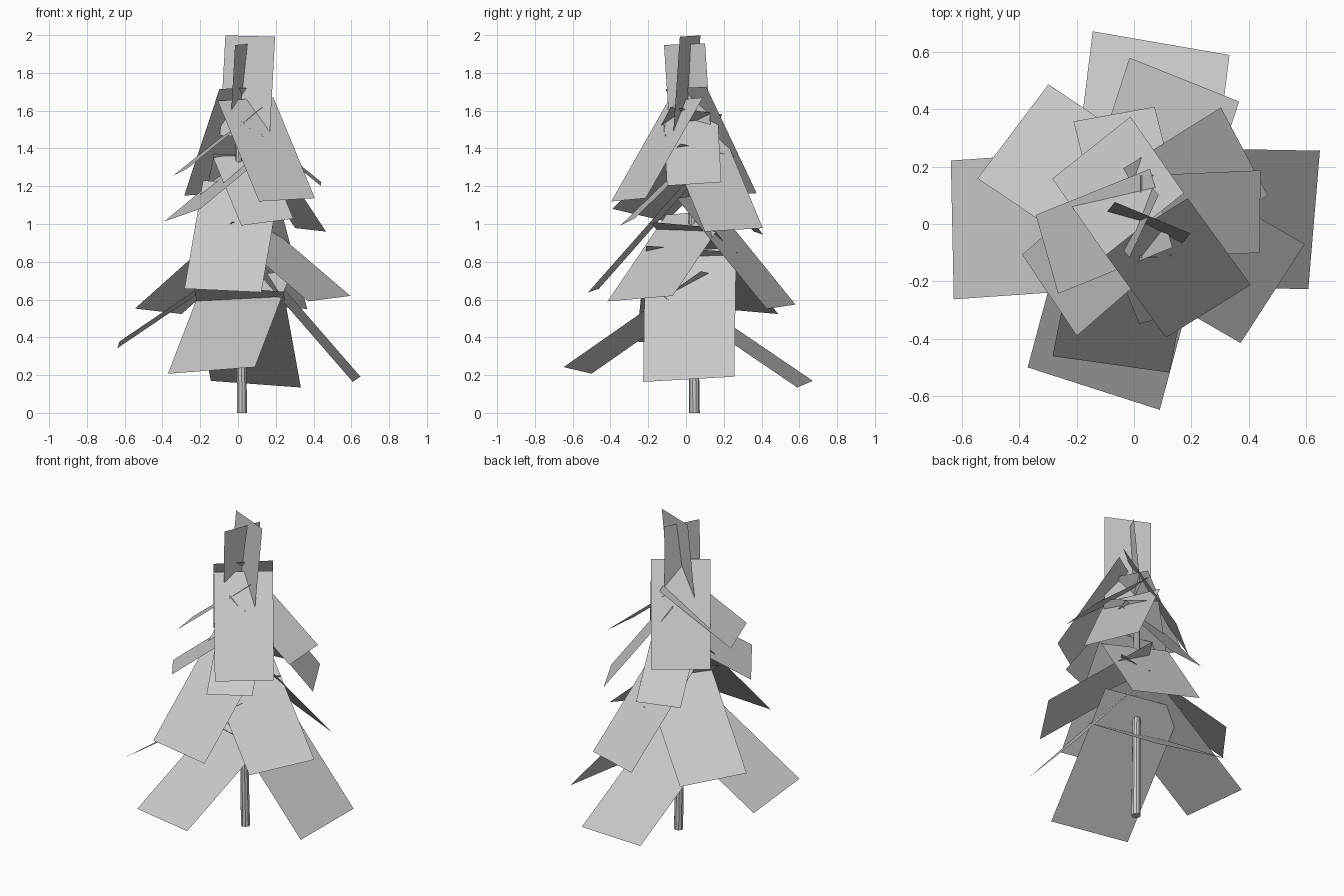
import bpy, bmesh
from math import radians, sin, cos
from mathutils import Vector

if "Cube" in bpy.data.objects:
    bpy.data.objects.remove(bpy.data.objects["Cube"])

AXIS = Vector((.02, .025, 0))   # line the boughs radiate from
ASPECT = 1.87                   # every card is this much longer than wide


def card(name, tip, width, azimuth, pitch, roll):
    """Flat rectangle from its free-edge midpoint back towards the trunk."""
    a, p, r = radians(azimuth), radians(pitch), radians(roll)
    radial = Vector((cos(a), sin(a), 0))
    tangent = Vector((-sin(a), cos(a), 0))
    up = Vector((0, 0, 1))
    inward = (up * sin(p) - radial * cos(p)) * width * ASPECT
    normal = radial * sin(p) + up * cos(p)
    half = (tangent * cos(r) + normal * sin(r)) * width / 2
    me = bpy.data.meshes.new(name)
    me.from_pydata([tip - half, tip + half, tip + half + inward,
                    tip - half + inward], [], [(0, 1, 2, 3)])
    bpy.context.collection.objects.link(bpy.data.objects.new(name, me))


def bough(name, width, azimuth, reach, z, pitch, roll=5):
    a = radians(azimuth)
    tip = AXIS + Vector((reach * cos(a), reach * sin(a), z))
    card(name, tip, width, azimuth, pitch, roll)


# Trunk: slim tapered pole, leaning slightly
bpy.ops.mesh.primitive_cone_add(vertices=10, radius1=.028, radius2=.018,
                                depth=1.5, location=(.022, .045, .75))
trunk = bpy.context.object
trunk.name = "trunk"
for v in trunk.data.vertices:
    if v.co.z > 0:
        v.co += Vector((-.02, -.015, 0))
bpy.ops.object.shade_smooth_by_angle()

# Four boughs per tier: azimuth, reach, height, downward pitch, (roll)
tiers = {
    ("bottom_bough", .485): [(-1, .608, .178, 49), (184, .655, .36, 34),
                             (83, .61, .152, 34), (255, .62, .225, 34)],
    ("lower_bough", .412): [(-30, .535, .605, 36.5), (146, .533, .538, 36.5),
                            (72, .503, .562, 49.5), (259, .524, .648, 48, -4)],
    ("middle_bough", .348): [(32, .43, .969, 52), (-54, .407, 1.128, 55),
                             (221, .417, 1.047, 32, 13), (125, .294, 1.157, 60, -4)],
    ("upper_bough", .288): [(2.5, .42, 1.212, 39), (-68, .362, 1.01, 42, 10),
                            (202, .349, 1.276, 37, 10), (104, .369, .952, 50)],
}
for (name, width), items in tiers.items():
    for i, item in enumerate(items, 1):
        bough(f"{name}_{i}", width, *item)

# Two crossed upright cards forming the top
card("top_card_1", Vector((.065, .022, 1.995)), .285, 51, -85, 16.5)
card("top_card_2", Vector((.035, -.008, 1.952)), .24, -50, -85, 25)
